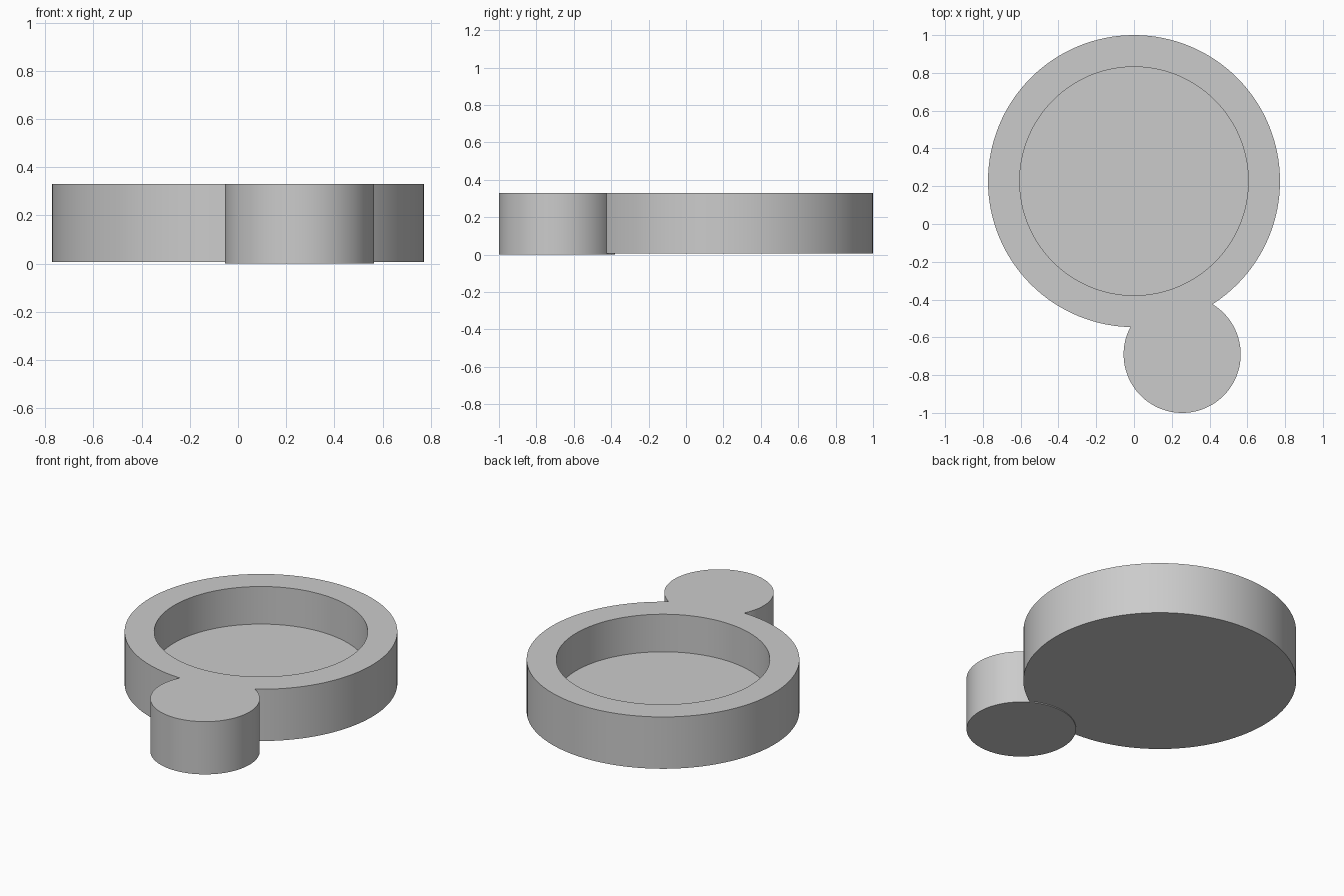
import bpy
import bmesh
from mathutils import Matrix, Vector

SEGMENTS = 128
TOP = 0.33

cube = bpy.data.objects.get("Cube")
if cube:
    bpy.data.objects.remove(cube, do_unlink=True)

grey = bpy.data.materials.new("light grey")
grey.use_nodes = True
colour = (0.6, 0.6, 0.6, 1)
grey.diffuse_color = colour
grey.node_tree.nodes["Principled BSDF"].inputs["Base Color"].default_value = colour


def disc(name, x, y, radius, bottom, recess=None):
    """Upright cylinder, optionally with a round recess (radius, floor height)."""
    bm = bmesh.new()
    bmesh.ops.create_cone(
        bm, cap_ends=True, segments=SEGMENTS, radius1=radius, radius2=radius,
        depth=TOP - bottom, matrix=Matrix.Translation((x, y, (TOP + bottom) / 2)))
    if recess:
        inner, floor = recess
        top = max(bm.faces, key=lambda f: f.calc_center_median().z)
        centre = Vector((x, y, TOP))
        # Inset the rim, then push the inner face down to the floor
        for new_radius, height in ((inner, TOP), (inner, floor)):
            top = bmesh.ops.extrude_discrete_faces(bm, faces=[top])["faces"][0]
            for v in top.verts:
                v.co = centre + (v.co - centre).normalized() * new_radius \
                    if height == TOP else Vector((v.co.x, v.co.y, height))
    bmesh.ops.recalc_face_normals(bm, faces=bm.faces)
    mesh = bpy.data.meshes.new(name)
    bm.to_mesh(mesh)
    bm.free()
    mesh.materials.append(grey)
    obj = bpy.data.objects.new(name, mesh)
    bpy.context.collection.objects.link(obj)
    return obj


# Round dish with a recessed floor, and the small round tab at its front
dish = disc("dish_with_tab", 0, 0.227, 0.773, 0.006, recess=(0.605, 0.095))
tab = disc("round_tab", 0.255, -0.69, 0.31, 0)

# Fuse the tab into the dish
union = dish.modifiers.new("fuse_tab", "BOOLEAN")
union.operation = "UNION"
union.solver = "EXACT"
union.object = tab

bpy.ops.object.select_all(action="DESELECT")
dish.select_set(True)
bpy.context.view_layer.objects.active = dish
bpy.ops.object.modifier_apply(modifier=union.name)
bpy.data.objects.remove(tab, do_unlink=True)
bpy.ops.object.shade_smooth_by_angle()
